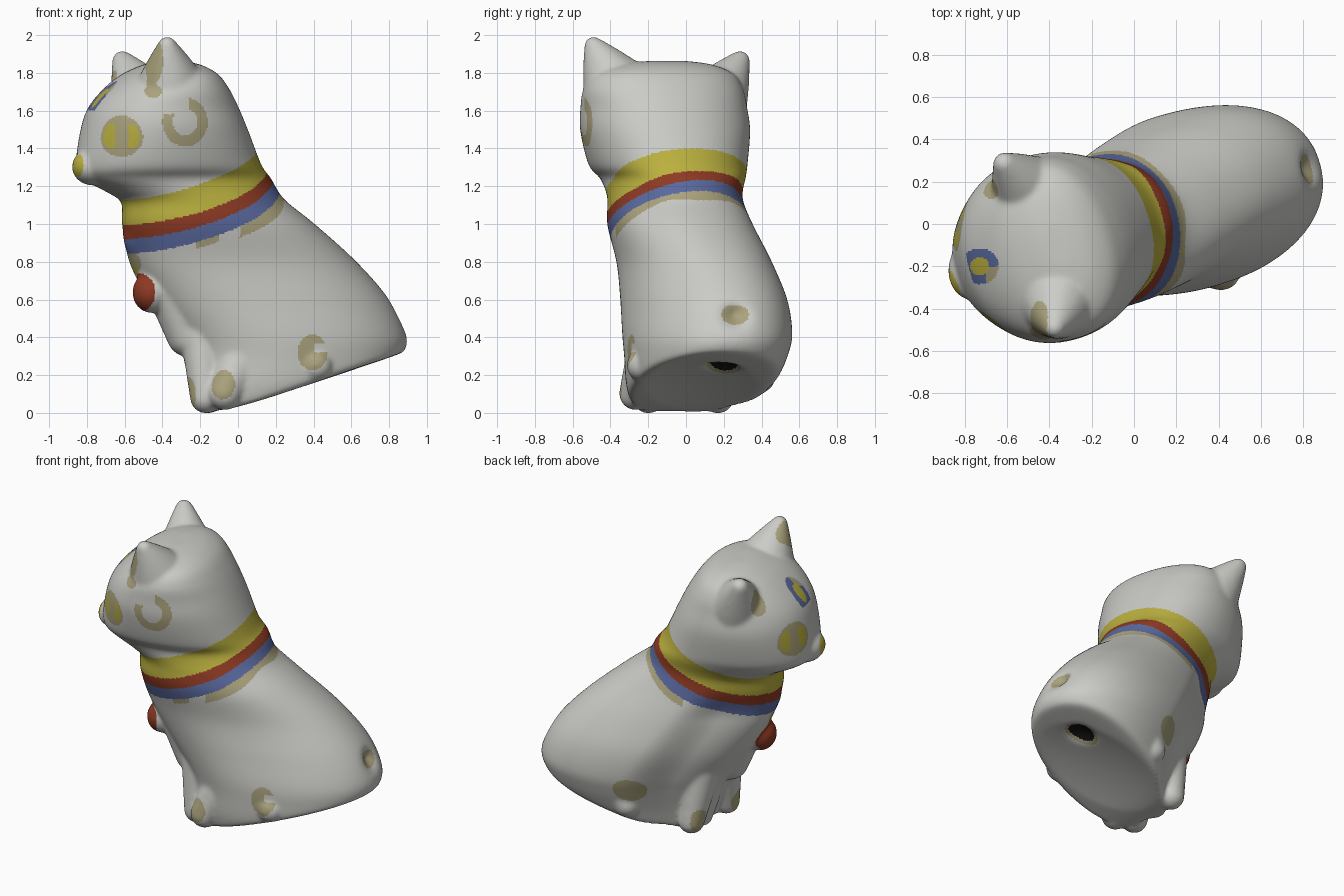
import bpy, bmesh, math
from mathutils import Vector, Matrix

if "Cube" in bpy.data.objects:
    bpy.data.objects.remove(bpy.data.objects["Cube"])

C, S = math.cos(math.radians(17)), math.sin(math.radians(17))  # cat is turned by 17 degrees

# Materials
COLORS = [("glazed_white", (0.60, 0.60, 0.57)), ("yellow_paint", (0.50, 0.44, 0.05)),
          ("red_paint", (0.27, 0.042, 0.017)), ("blue_paint", (0.10, 0.14, 0.34)),
          ("worn_khaki", (0.41, 0.37, 0.21)), ("dark_hole", (0.006, 0.006, 0.006))]
WHITE, YELLOW, RED, BLUE, KHAKI, DARK = range(6)
mats = []
for name, rgb in COLORS:
    m = bpy.data.materials.new(name)
    m.diffuse_color = (*rgb, 1)
    m.use_nodes = True
    m.node_tree.nodes["Principled BSDF"].inputs["Base Color"].default_value = m.diffuse_color
    mats.append(m)

# Horizontal sections: z, x min, x max, y min, y max
SECT = [(0, -.22, .72, -.28, .40), (.15, -.26, .84, -.31, .47), (.30, -.29, .88, -.32, .53),
        (.42, -.35, .885, -.33, .555), (.60, -.47, .80, -.34, .53), (.80, -.575, .63, -.36, .45),
        (1.0, -.612, .41, -.41, .35), (1.12, -.615, .26, -.41, .30), (1.18, -.70, .21, -.42, .295),
        (1.25, -.83, .17, -.45, .31), (1.32, -.855, .12, -.51, .32), (1.50, -.83, .05, -.555, .335),
        (1.62, -.79, .0, -.555, .32), (1.72, -.71, -.05, -.54, .30), (1.80, -.61, -.11, -.48, .25),
        (1.85, -.50, -.20, -.35, .14), (1.87, -.42, -.30, -.20, 0)]
HOLE = (.60, .20)
TAIL = Vector((.84, .26, .52))


def catmull(i, t):
    p = [SECT[min(max(i + k, 0), len(SECT) - 1)] for k in (-1, 0, 1, 2)]
    return [0.5 * (2 * b + (c - a) * t + (2 * a - 5 * b + 4 * c - d) * t * t
                   + (3 * b - a - 3 * c + d) * t ** 3) for a, b, c, d in zip(*p)]


def step(lo, hi, x):
    t = min(max((x - lo) / (hi - lo), 0), 1)
    return t * t * (3 - 2 * t)


def base_height(x, y):
    hollow = max(0, 1 - ((x - .35) / .42) ** 2 - ((y - .08) / .3) ** 2)
    return .025 + .34 * x + .03 * hollow


def ring(bm, sec, scale=1.0, n=128):
    z, xl, xr, yl, yr = sec
    hx, hy = (xr - xl) / 2, (yr - yl) / 2
    k = C * C - S * S
    a = math.sqrt(max((hx * hx * C * C - hy * hy * S * S) / k, 1e-4))
    b = math.sqrt(max((hy * hy * C * C - hx * hx * S * S) / k, 1e-4))
    out = []
    for i in range(n):
        t = 2 * math.pi * i / n
        ct, st = math.cos(t), math.sin(t)
        u = a * scale * math.copysign(abs(ct) ** .93, ct)
        v = b * scale * math.copysign(abs(st) ** .93, st)
        if v > 0:  # slimmer shoulder on the far side
            v *= 1 - .2 * step(0, .5, -ct) * (1 - step(.85, 1.1, z))
        if u < 0 and z < .4:  # notch between the front legs
            u *= 1 - .13 * math.exp(-(v / .09) ** 2) * (1 - z / .4)
        x, y = (xl + xr) / 2 + u * C - v * S, (yl + yr) / 2 + u * S + v * C
        g = base_height(x, y)
        zz = (z + g + math.hypot(z - g, .05)) / 2
        if z < g + .02:  # shallow firing hole in the base
            zz += .04 * math.exp(-(((x - HOLE[0]) ** 2 + (y - HOLE[1]) ** 2) / .08 ** 2) ** 2)
        d = (Vector((x, y, zz)) - TAIL).length
        if x > .6:  # dent at the tail
            x -= .06 * math.exp(-(d / .06) ** 2)
        out.append(bm.verts.new((x, y, zz)))
    return out


def blob(bm, loc, size):
    bmesh.ops.create_icosphere(bm, subdivisions=3, radius=1,
                               matrix=Matrix.LocRotScale(Vector(loc), None, Vector(size)))


def taper(bm, p, q, r0, r1, power=1.0, n=18):
    for i in range(n):
        t = i / (n - 1)
        r = r0 + (r1 - r0) * t ** power
        blob(bm, Vector(p).lerp(Vector(q), t), (r, r, r))


# Body and head loft
bm = bmesh.new()
rings = [ring(bm, SECT[0], s / 30) for s in range(1, 30)]
for i in range(len(SECT) - 1):
    rings += [ring(bm, catmull(i, j / 8)) for j in range(8)]
rings.append(ring(bm, SECT[-1]))
for lo, hi in zip(rings, rings[1:]):
    for i in range(len(lo)):
        j = (i + 1) % len(lo)
        bm.faces.new((lo[i], lo[j], hi[j], hi[i]))
bm.faces.new(rings[0][::-1])
bm.faces.new(rings[-1])

# Ears
taper(bm, (-.35, -.33, 1.66), (-.375, -.49, 1.95), .21, .05, 1.1)
taper(bm, (-.48, .13, 1.62), (-.612, .285, 1.87), .19, .055, 1.1)
# Chest
taper(bm, (-.42, -.12, .95), (-.26, -.11, .42), .19, .12)
# Front legs, then hind paws
taper(bm, (-.19, -.14, .45), (-.17, -.20, .088), .12, .085)
taper(bm, (-.20, .10, .45), (-.16, .17, .088), .12, .085)
taper(bm, (.02, -.19, .30), (-.07, -.265, .11), .13, .09)
taper(bm, (.25, .36, .32), (.18, .385, .20), .12, .09)
blob(bm, (.41, -.24, .26), (.09, .075, .085))
# Nose and pendant bumps
blob(bm, (-.77, -.22, 1.31), (.11, .14, .10))
blob(bm, (-.46, -.16, .645), (.10, .11, .11))
mesh = bpy.data.meshes.new("cat_body")
bm.to_mesh(mesh)
bm.free()
cat = bpy.data.objects.new("cat_body", mesh)
bpy.context.collection.objects.link(cat)

# Melt the parts into one clay skin
rm = cat.modifiers.new("skin", 'REMESH')
rm.mode = 'VOXEL'
rm.voxel_size = .0095
sm = cat.modifiers.new("soften", 'SMOOTH')
sm.factor = .5
sm.iterations = 25
skin = bpy.data.meshes.new_from_object(cat.evaluated_get(bpy.context.evaluated_depsgraph_get()))
cat.modifiers.clear()
cat.data = skin
zmin = min(v.co.z for v in skin.vertices)
skin.transform(Matrix.Translation((0, 0, -zmin)))

# Simple painted spots: centre, radii, colour
SPOTS = [((-.865, -.29, 1.31), (.06, .08, .065), YELLOW), ((-.44, -.47, 1.86), (.055, .11, .13), KHAKI),
         ((-.455, -.45, 1.74), (.03, .15, .06), KHAKI), ((-.445, -.45, 1.70), (.055, .15, .04), KHAKI),
         ((-.68, .18, 1.73), (.08, .06, .09), KHAKI), ((-.08, -.34, .15), (.065, .09, .08), KHAKI),
         ((-.26, -.22, .10), (.045, .08, .09), KHAKI), ((-.24, .2, .10), (.05, .07, .09), KHAKI),
         ((.11, .46, .33), (.10, .15, .085), KHAKI), ((.82, .26, .52), (.09, .075, .055), KHAKI),
         ((-.51, -.18, .64), (.095, .13, .10), RED), ((-.58, -.16, .74), (.05, .06, .06), YELLOW),
         ((-.57, -.18, .80), (.07, .09, .06), KHAKI)]


def inside(p, c, r):
    return math.sqrt(sum(((p[i] - c[i]) / r[i]) ** 2 for i in range(3)))


def paint(p, n):
    u = p.x * C + p.y * S
    # collar stripes
    if .7 < p.z < 1.5:
        d = p.z - (1.19 + .5 * u + .3 * u * u + .1 * max(0, u))
        if 0 <= d < .16 + .04 * u:
            return YELLOW
        if -.075 <= d < 0:
            return RED
        if -.155 <= d < -.075:
            return BLUE
        if u > -.1 and -.215 - .015 * math.sin(17 * p.y) <= d < -.155:
            return KHAKI
        if p.y < -.2 and abs(p.x + .16) < .06 and -.19 <= d < -.155:
            return KHAKI
    # firing hole
    r = math.hypot((p.x - HOLE[0]) / 1.25, p.y - HOLE[1])
    if n.z < -.2 and p.z < .5 and r < .09:
        return DARK if r < .07 else KHAKI
    # eyes
    for c, axis in (((-.615, -.48, 1.465), 0), ((-.83, .0, 1.45), 1)):
        e = inside(p, c, (.13, .13, .11))
        if e < 1:
            side = abs(p[axis] - c[axis])
            return YELLOW if e < .85 and side > .035 and abs(p.z - c[2]) < .065 else KHAKI
    # forehead mark
    e = math.hypot((p.x + .73) / .09, (p.y + .2) / .085)
    if p.z > 1.6 and e < 1:
        return YELLOW if e < .5 else KHAKI if p.x > -.70 and p.y < -.2 else BLUE
    # cheek curl and haunch curl
    if p.y < -.15:
        e = math.hypot((p.x + .28) / .12, (p.z - 1.54) / .13)
        if .55 < e < 1 and not (p.z > 1.58 and p.x < -.26):
            return KHAKI
        e = math.hypot((p.x - .395) / .08, (p.z - .32) / .095)
        if e < 1 and not (p.x > .40 and .32 < p.z < .37):
            return KHAKI
    for c, rad, col in SPOTS:
        if inside(p, c, rad) < 1:
            return col
    return WHITE


for m in mats:
    skin.materials.append(m)
skin.polygons.foreach_set("material_index", [paint(f.center, f.normal) for f in skin.polygons])
skin.polygons.foreach_set("use_smooth", [True] * len(skin.polygons))
skin.update()
